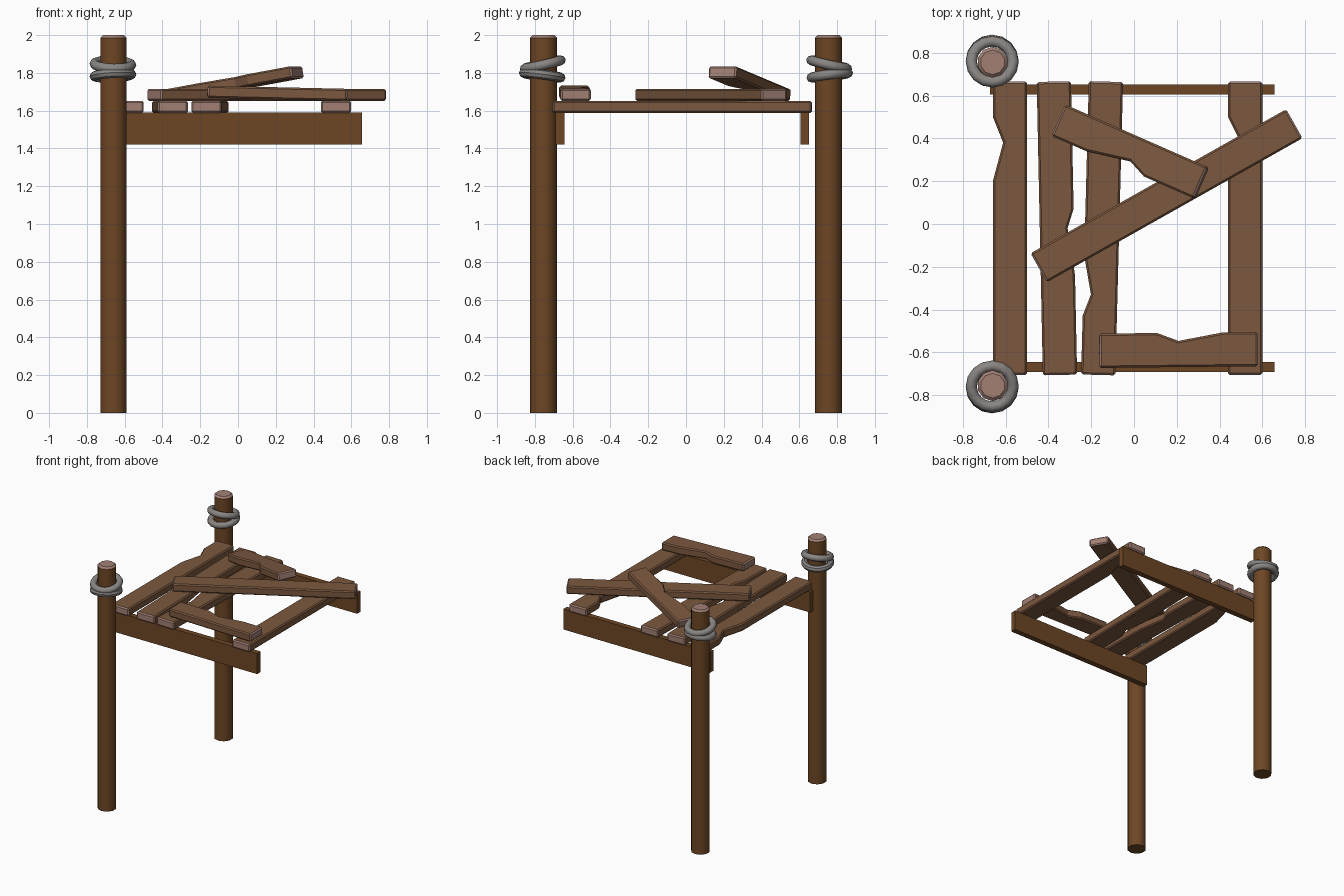
import bpy, bmesh, math
from mathutils import Matrix, Vector

if "Cube" in bpy.data.objects:
    bpy.data.objects.remove(bpy.data.objects["Cube"])


def mat(name, rgb):
    m = bpy.data.materials.new(name)
    m.diffuse_color = (*rgb, 1)
    m.use_nodes = True
    m.node_tree.nodes["Principled BSDF"].inputs["Base Color"].default_value = m.diffuse_color
    return m


PLANK = mat("plank brown", (0.20, 0.098, 0.05))
POST = mat("post brown", (0.155, 0.062, 0.018))
END = mat("cut end grain", (0.36, 0.215, 0.175))
ROPE = mat("rope grey", (0.25, 0.235, 0.225))


def finish(bm, name, mats, matrix=None):
    bmesh.ops.recalc_face_normals(bm, faces=bm.faces)
    me = bpy.data.meshes.new(name)
    bm.to_mesh(me)
    bm.free()
    for m in mats:
        me.materials.append(m)
    ob = bpy.data.objects.new(name, me)
    if matrix:
        ob.matrix_world = matrix
    bpy.context.collection.objects.link(ob)
    return ob


def plank(name, loc, length, width, yaw, pitch=0, roll=0, notch=(), side=1, thick=0.064):
    """Bevelled board along local x; notch = (x, depth) cut from the edge on the given side."""
    h, w = length / 2, width / 2
    pts = [(-h, -w * side), (h, -w * side), (h, w * side)]
    pts += [(x, (w - d) * side) for x, d in sorted(notch, reverse=True)]
    pts += [(-h, w * side)]
    bm = bmesh.new()
    f = bm.faces.new([bm.verts.new((x, y, -thick / 2)) for x, y in pts])
    r = bmesh.ops.extrude_face_region(bm, geom=[f])
    bmesh.ops.translate(bm, vec=(0, 0, thick),
                        verts=[v for v in r["geom"] if isinstance(v, bmesh.types.BMVert)])
    bmesh.ops.recalc_face_normals(bm, faces=bm.faces)
    sharp = [e for e in bm.edges if e.calc_face_angle(0) > 1.0]
    bmesh.ops.bevel(bm, geom=sharp, offset=0.009, segments=1, affect='EDGES', profile=0.5)
    bm.normal_update()
    for f in bm.faces:
        if abs(f.normal.x) > 0.55 and abs(f.calc_center_median().x) > h - 0.015:
            f.material_index = 1
    m = (Matrix.Translation(loc) @ Matrix.Rotation(math.radians(yaw), 4, 'Z')
         @ Matrix.Rotation(math.radians(-pitch), 4, 'Y') @ Matrix.Rotation(math.radians(roll), 4, 'X'))
    return finish(bm, name, [PLANK, END], m)


# Deck boards running front to back
DZ, DY, DL = 1.62, -0.02, 1.37
plank("deck_plank_1", (-0.579, DY, DZ), DL, 0.16, 90,
      notch=[(0.22, 0), (0.40, 0.048), (0.52, 0)])
plank("deck_plank_2", (-0.36, DY, DZ), DL, 0.16, 91.2, side=-1,
      notch=[(-0.22, 0), (0.0, 0.03), (0.09, 0), (0.25, 0)])
plank("deck_plank_3", (-0.149, DY, DZ), DL, 0.16, 88.5,
      notch=[(-0.41, 0), (-0.31, 0.036), (-0.13, 0), (-0.05, 0)])
plank("deck_plank_4", (0.519, DY, DZ), DL, 0.16, 90,
      notch=[(0.25, 0), (0.43, 0.045), (0.52, 0)])

# Loose boards lying on top
plank("loose_long_plank", (0.152, 0.132, 1.684), 1.37, 0.155, 29.4)
plank("loose_raised_plank", (-0.017, 0.337, 1.743), 0.735, 0.16, -23.7, pitch=9.6,
      side=-1, notch=[(-0.19, 0), (0.02, 0.04), (0.11, 0)])
plank("loose_front_plank", (0.208, -0.588, 1.692), 0.74, 0.16, 0.6, pitch=-1.3,
      notch=[(-0.10, 0), (0.0, 0.038), (0.21, 0)])

# Support beams
for name, y in (("front_beam", -0.667), ("back_beam", 0.628)):
    bm = bmesh.new()
    bmesh.ops.create_cube(bm, size=1)
    bmesh.ops.scale(bm, vec=(1.33, 0.046, 0.168), verts=bm.verts)
    bmesh.ops.translate(bm, vec=(-0.008, y, 1.506), verts=bm.verts)
    finish(bm, name, [POST])


def ring(name, loc, tilt_x, tilt_y, major=0.098, minor=0.026, n=16, k=8):
    bpy.ops.mesh.primitive_torus_add(major_radius=major, minor_radius=minor,
                                     major_segments=n, minor_segments=k, location=loc,
                                     rotation=(math.radians(tilt_x), math.radians(tilt_y), 0))
    ob = bpy.context.object
    ob.name = name
    ob.data.materials.append(ROPE)
    bpy.ops.object.shade_smooth_by_angle(angle=math.radians(60))


# Posts with chamfered end-grain tops, and two rope loops on each
for tag, y, s in (("front", -0.755, 1), ("back", 0.755, -1)):
    bm = bmesh.new()
    bmesh.ops.create_cone(bm, cap_ends=True, segments=10, radius1=0.072, radius2=0.072, depth=2)
    bmesh.ops.translate(bm, vec=(-0.66, y, 1), verts=bm.verts)
    top = [e for e in bm.edges if all(v.co.z > 1.99 for v in e.verts)]
    bmesh.ops.bevel(bm, geom=top, offset=0.014, segments=1, affect='EDGES', profile=0.5)
    for f in bm.faces:
        f.material_index = 1 if f.calc_center_median().z > 1.98 else 0
    ob = finish(bm, tag + "_post", [POST, END])
    bpy.context.view_layer.objects.active = ob
    ob.select_set(True)
    bpy.ops.object.shade_smooth_by_angle(angle=math.radians(40))
    ob.select_set(False)
    ring(tag + "_rope_upper", (-0.662, y - 0.003 * s, 1.845), 13 * s, 2)
    ring(tag + "_rope_lower", (-0.662, y - 0.006 * s, 1.787), -7 * s, -3)
